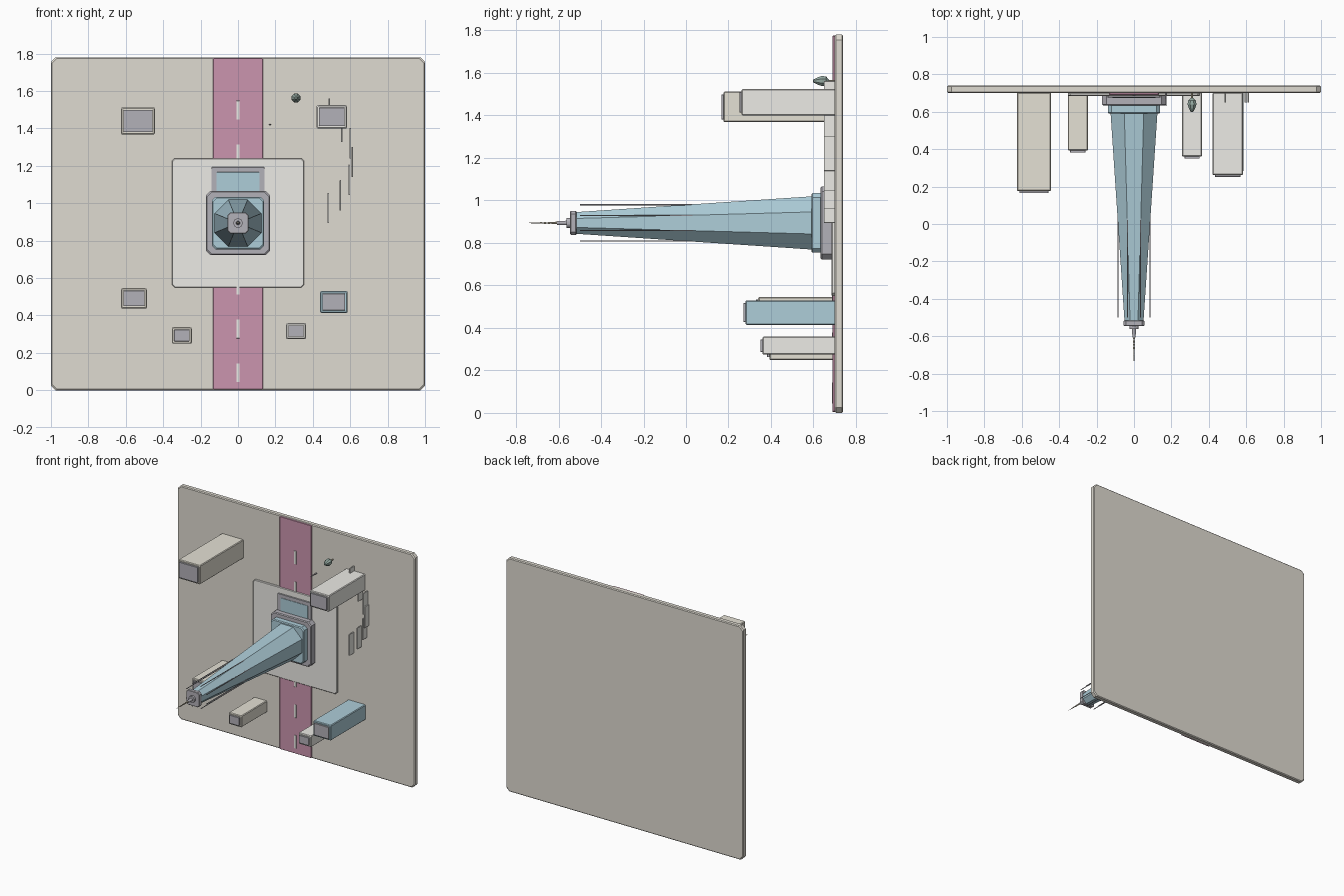
import bpy, bmesh, math

if "Cube" in bpy.data.objects:
    bpy.data.objects.remove(bpy.data.objects["Cube"])

MATS = {}
COLORS = {
    "stone": (0.74, 0.71, 0.64, 1), "road": (0.60, 0.30, 0.43, 1),
    "white": (0.84, 0.83, 0.79, 1), "tan": (0.78, 0.75, 0.66, 1),
    "glass": (0.42, 0.61, 0.69, 1), "grey": (0.45, 0.44, 0.48, 1),
    "leaf": (0.30, 0.40, 0.36, 1), "brass": (0.62, 0.56, 0.42, 1),
}


def finish(name, bm, color):
    bmesh.ops.recalc_face_normals(bm, faces=bm.faces)
    me = bpy.data.meshes.new(name)
    bm.to_mesh(me)
    bm.free()
    if color not in MATS:
        MATS[color] = bpy.data.materials.new(color)
        MATS[color].diffuse_color = COLORS[color]
    me.materials.append(MATS[color])
    ob = bpy.data.objects.new(name, me)
    bpy.context.collection.objects.link(ob)
    return ob


def loft(name, rings, color):
    """Skin a list of equal-length point rings and cap both ends."""
    bm = bmesh.new()
    vs = [[bm.verts.new(p) for p in r] for r in rings]
    n = len(vs[0])
    for a, b in zip(vs, vs[1:]):
        for i in range(n):
            j = (i + 1) % n
            bm.faces.new((a[i], a[j], b[j], b[i]))
    bm.faces.new(vs[0])
    bm.faces.new(vs[-1])
    return finish(name, bm, color)


def slab(name, x0, x1, z0, z1, y0, y1, color, corner=0.006, edge=0.003):
    """Block facing -y with cut corners and a softened rim."""
    def ring(y, d):
        a, b, c, e, k = x0 + d, x1 - d, z0 + d, z1 - d, corner
        return [(a + k, y, c), (b - k, y, c), (b, y, c + k), (b, y, e - k),
                (b - k, y, e), (a + k, y, e), (a, y, e - k), (a, y, c + k)]
    return loft(name, [ring(y0, edge), ring(y0 + edge, 0),
                       ring(y1 - edge, 0), ring(y1, edge)], color)


def lathe(name, x, z, profile, color, sides=8):
    """Faceted turned shape along y; profile is (y, radius)."""
    rings = []
    for y, r in profile:
        rings.append([(x + r * math.cos((i + .5) * math.tau / sides), y,
                       z + r * math.sin((i + .5) * math.tau / sides))
                      for i in range(sides)])
    return loft(name, rings, color)


CZ = 0.894  # tower axis height

# Ground, road and lane dashes
slab("ground_plate", -1, 1, 0, 1.78, 0.70, 0.74, "stone", 0.025, 0.006)
slab("road", -0.133, 0.133, 0.004, 1.776, 0.69, 0.702, "road", 0.004, 0.002)
for i in range(7):
    z = 0.094 + 0.234 * i
    slab(f"lane_dash_{i}", -0.009, 0.009, z - 0.05, z + 0.05,
         0.687, 0.692, "white", 0.001, 0.0005)

# Plaza and reflecting pool
slab("plaza", -0.354, 0.354, 0.549, 1.24, 0.685, 0.702, "white", 0.015, 0.004)
slab("pool_rim", -0.143, 0.143, 1.0, 1.194, 0.677, 0.69, "grey", 0.006, 0.002)
slab("pool_water", -0.115, 0.115, 1.02, 1.166, 0.675, 0.685, "glass", 0.002, 0.001)

# Tower base steps
slab("tower_podium", -0.172, 0.172, CZ - 0.172, CZ + 0.172,
     0.634, 0.69, "grey", 0.025, 0.006)
slab("tower_lobby", -0.14, 0.14, CZ - 0.14, CZ + 0.14,
     0.59, 0.64, "glass", 0.02, 0.006)

# Tapered eight-sided shaft with corner rods
lathe("tower_shaft", 0, CZ, [(0.60, 0.136), (-0.52, 0.055)], "glass")
for i in range(8):
    a = (i + 0.5) * math.tau / 8
    lathe(f"corner_rod_{i}", 0.092 * math.cos(a), CZ + 0.092 * math.sin(a),
          [(0.5, 0.003), (-0.5, 0.003)], "grey", 6)

# Crown and spire
slab("tower_crown", -0.056, 0.056, CZ - 0.056, CZ + 0.056,
     -0.545, -0.516, "grey", 0.014, 0.003)
lathe("spire_collar", 0, CZ, [(-0.54, 0.025), (-0.562, 0.025)], "grey", 12)
lathe("spire_mast", 0, CZ, [(-0.56, 0.011), (-0.607, 0.009)], "grey", 12)
spire = []
for i in range(6):
    y, r = -0.605 - 0.018 * i, 0.0065 - 0.0006 * i
    spire += [(y, r), (y - 0.009, r), (y - 0.0095, r * 0.65), (y - 0.0175, r * 0.65)]
lathe("spire_needle", 0, CZ, spire + [(-0.74, 0.0012)], "brass", 8)

# Surrounding buildings: x range, z range, roof y, colour
BUILDINGS = [
    (-0.626, -0.444, 1.368, 1.512, 0.166, "tan"),
    (0.420, 0.583, 1.400, 1.524, 0.252, "white"),
    (-0.626, -0.487, 0.437, 0.546, 0.330, "tan"),
    (0.438, 0.586, 0.414, 0.530, 0.270, "glass"),
    (-0.354, -0.246, 0.249, 0.337, 0.382, "tan"),
    (0.257, 0.364, 0.274, 0.359, 0.350, "white"),
]
for i, (x0, x1, z0, z1, y, col) in enumerate(BUILDINGS):
    slab(f"building_{i}", x0, x1, z0, z1, y + 0.01, 0.703, col, 0.005, 0.005)
    d = 0.013
    slab(f"building_roof_{i}", x0 + d, x1 - d, z0 + d, z1 - d,
         y, y + 0.02, "grey", 0.002, 0.001)

# Curved row of low wall panels: x, z centre
PANELS = [(0.482, 0.975), (0.548, 1.042), (0.594, 1.125), (0.610, 1.220),
          (0.600, 1.320), (0.556, 1.408), (0.487, 1.480)]
for i, (x, z) in enumerate(PANELS):
    slab(f"wall_panel_{i}", x - 0.004, x + 0.004, z - 0.081, z + 0.081,
         0.649, 0.702, "white", 0.001, 0.0005)

# Tree and bare post
lathe("tree_trunk", 0.31, 1.562, [(0.702, 0.005), (0.66, 0.005)], "brass", 6)
lathe("tree_foliage", 0.31, 1.562,
      [(0.674, 0.006), (0.660, 0.022), (0.640, 0.026), (0.618, 0.018),
       (0.598, 0.006)], "leaf")
lathe("street_post", 0.171, 1.42, [(0.702, 0.005), (0.632, 0.004)], "grey", 6)

for m in bpy.data.materials:
    if m.users and not m.is_grease_pencil:
        m.use_nodes = True
        m.node_tree.nodes["Principled BSDF"].inputs["Base Color"].default_value = m.diffuse_color
